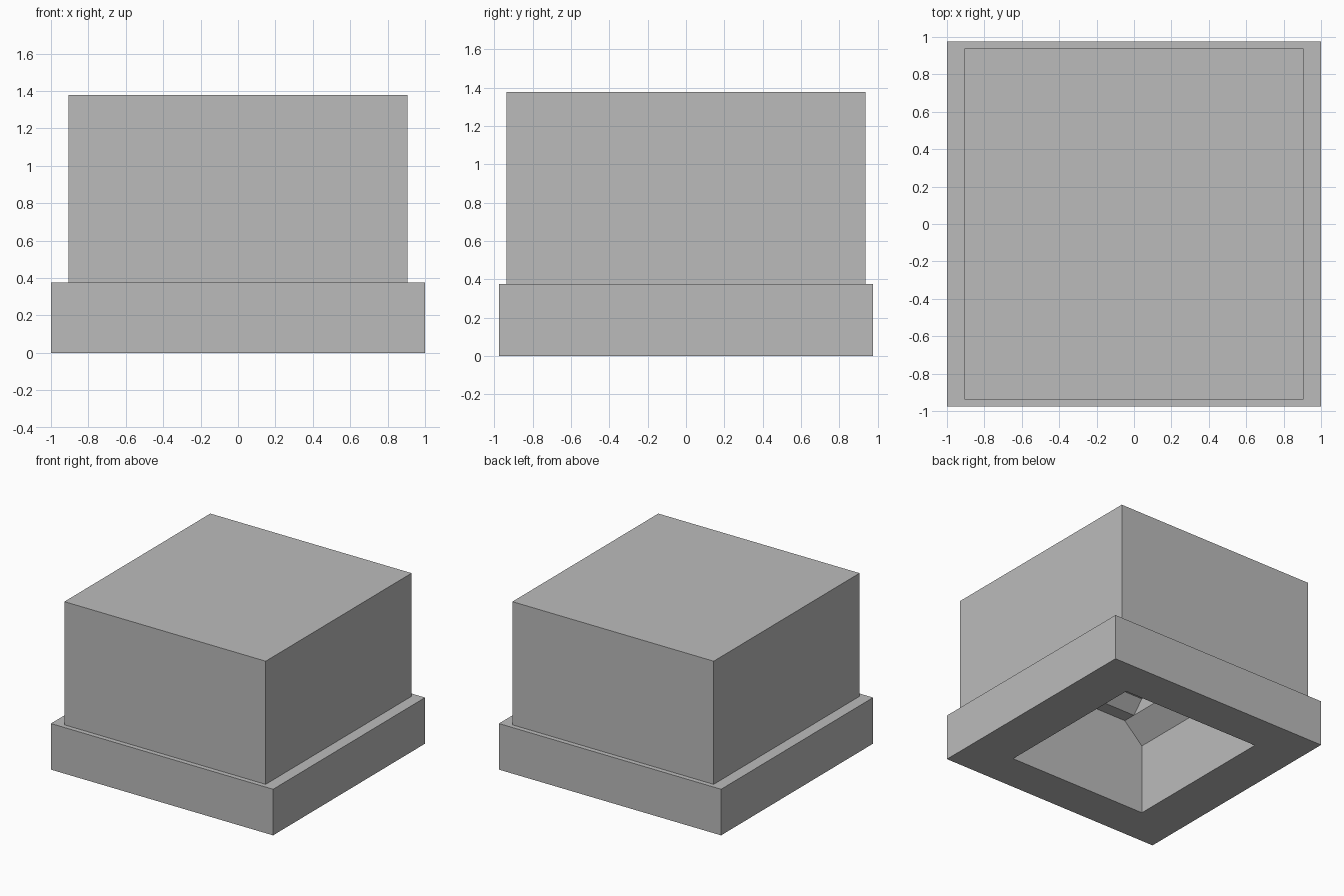
import bpy
import bmesh

cube = bpy.data.objects.get("Cube")
if cube:
    bpy.data.objects.remove(cube, do_unlink=True)

grey = bpy.data.materials.new("plain_grey")
grey.use_nodes = True
grey.diffuse_color = (0.5, 0.5, 0.5, 1)
grey.node_tree.nodes["Principled BSDF"].inputs["Base Color"].default_value = (0.5, 0.5, 0.5, 1)


def loft(name, rings, closed=False):
    """Join centred rectangles (half width, half depth, z); cap the ends or close the loop."""
    bm = bmesh.new()
    loops = [[bm.verts.new((sx * w, sy * d, z))
              for sx, sy in ((-1, -1), (1, -1), (1, 1), (-1, 1))]
             for w, d, z in rings]
    pairs = list(zip(loops, loops[1:]))
    if closed:
        pairs.append((loops[-1], loops[0]))
    else:
        bm.faces.new(loops[0])
        bm.faces.new(loops[-1])
    for low, high in pairs:
        for i in range(4):
            j = (i + 1) % 4
            face = bm.faces.new((low[i], low[j], high[j], high[i]))
            # A ledge on two sides only leaves flat slivers on the others
            if face.calc_area() < 1e-6:
                bm.faces.remove(face)
    bmesh.ops.remove_doubles(bm, verts=bm.verts[:], dist=1e-5)
    bmesh.ops.recalc_face_normals(bm, faces=bm.faces[:])
    mesh = bpy.data.meshes.new(name)
    bm.to_mesh(mesh)
    bm.free()
    mesh.materials.append(grey)
    obj = bpy.data.objects.new(name, mesh)
    bpy.context.collection.objects.link(obj)
    return obj


COLLAR_TOP = 0.375
OPENING = (0.626, 0.655)
BODY = (0.906, 0.938)
COLLAR = (1.0, 0.977)

# Wide collar around the open foot
loft("base_collar", [
    (*OPENING, 0), (*COLLAR, 0), (*COLLAR, COLLAR_TOP), (*OPENING, COLLAR_TOP),
], closed=True)

# Upper block with the stepped, sloping hollow inside it
loft("hollow_block", [
    (0.46, 0.457, 0.83),      # hollow ceiling
    (0.46, 0.55, 0.73),       # slopes front and back
    (0.46, 0.655, 0.73),      # ledges front and back
    (*OPENING, 0.574),        # slopes left and right
    (*OPENING, COLLAR_TOP),
    (*BODY, COLLAR_TOP),
    (*BODY, 1.377),
])
